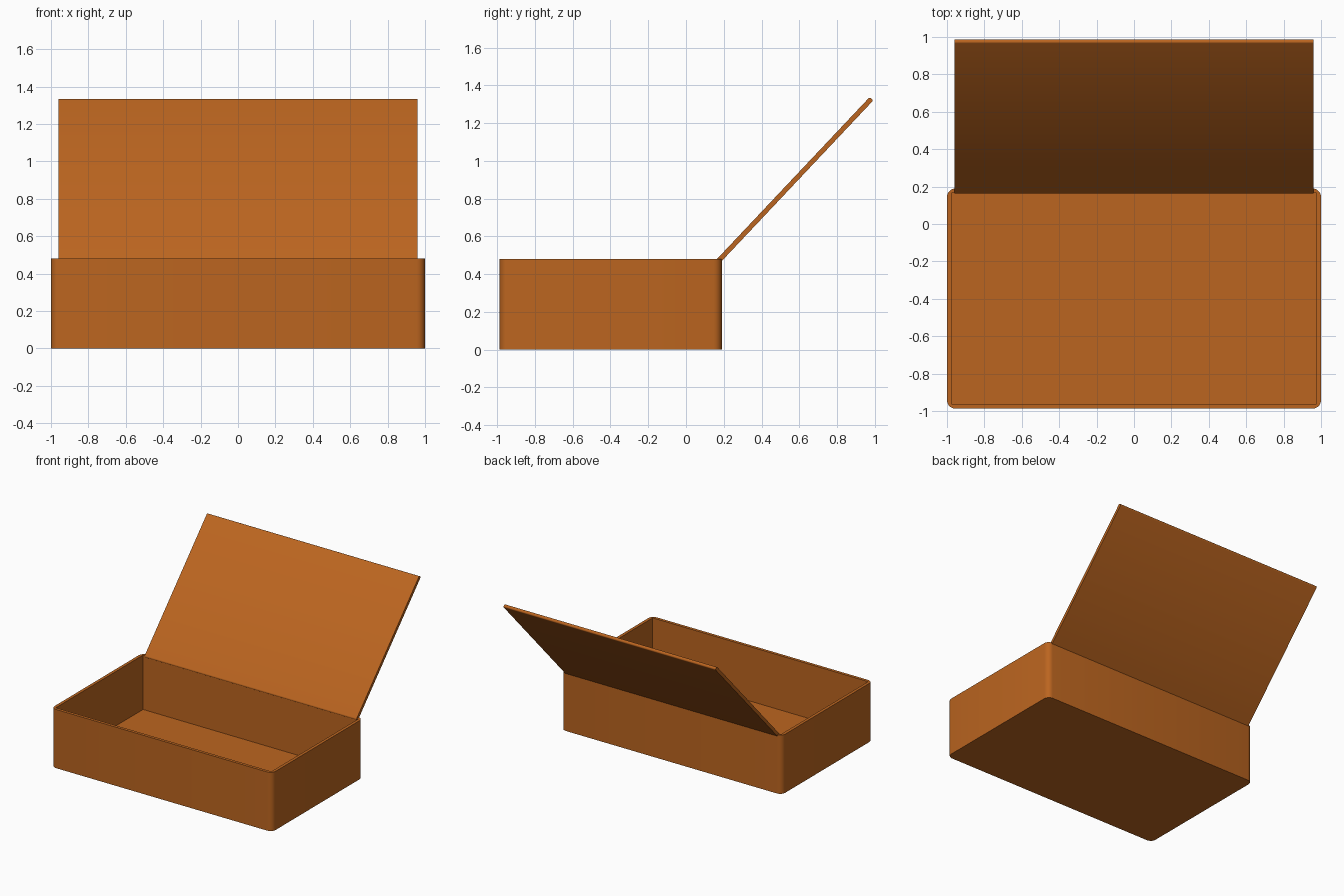
import bpy, bmesh, math
from mathutils import Matrix, Vector

if "Cube" in bpy.data.objects:
    bpy.data.objects.remove(bpy.data.objects["Cube"])

wood = bpy.data.materials.new("warm_wood")
wood.diffuse_color = (0.5, 0.13, 0.014, 1)
wood.use_nodes = True
wood.node_tree.nodes["Principled BSDF"].inputs["Base Color"].default_value = wood.diffuse_color


def finish(bm, name):
    bmesh.ops.recalc_face_normals(bm, faces=bm.faces)
    mesh = bpy.data.meshes.new(name)
    bm.to_mesh(mesh)
    bm.free()
    mesh.materials.append(wood)
    obj = bpy.data.objects.new(name, mesh)
    bpy.context.collection.objects.link(obj)
    bpy.context.view_layer.objects.active = obj
    obj.select_set(True)
    bpy.ops.object.shade_smooth_by_angle(angle=math.radians(35))
    obj.select_set(False)
    return obj


def block(size, centre):
    bm = bmesh.new()
    bmesh.ops.create_cube(bm, size=1, matrix=Matrix.Translation(centre) @ Matrix.Diagonal((*size, 1)))
    return bm


def edges_along(bm, axis):
    return [e for e in bm.edges
            if abs((e.verts[1].co - e.verts[0].co).normalized()[axis]) > 0.99]


# Open tray: inset and sink the top, then round the outer uprights
Y0, Y1, H, WALL, FLOOR = -0.987, 0.19, 0.48, 0.035, 0.035
bm = block((2, Y1 - Y0, H), (0, (Y0 + Y1) / 2, H / 2))
outer = edges_along(bm, 2)
top = max(bm.faces, key=lambda f: f.calc_center_median().z)
bmesh.ops.inset_region(bm, faces=[top], thickness=WALL)
ext = bmesh.ops.extrude_discrete_faces(bm, faces=[top])
for v in ext["faces"][0].verts:
    v.co.z = FLOOR
bmesh.ops.bevel(bm, geom=outer, offset=0.045, segments=5, profile=0.5, affect='EDGES')
finish(bm, "box_tray")

# Raised lid: thin slab with softened long edges, leaning back from the rear rim
low, high = Vector((0, 0.176, 0.474)), Vector((0, 0.974, 1.32))
run = high - low
R = 0.013
bm = block((1.92, run.length + 2 * R, 2 * R), (0, 0, 0))
bmesh.ops.bevel(bm, geom=edges_along(bm, 0), offset=0.011, segments=3, profile=0.5, affect='EDGES')
lid = finish(bm, "hinged_lid")
lid.location = (low + high) / 2
lid.rotation_euler.x = math.atan2(run.z, run.y)
